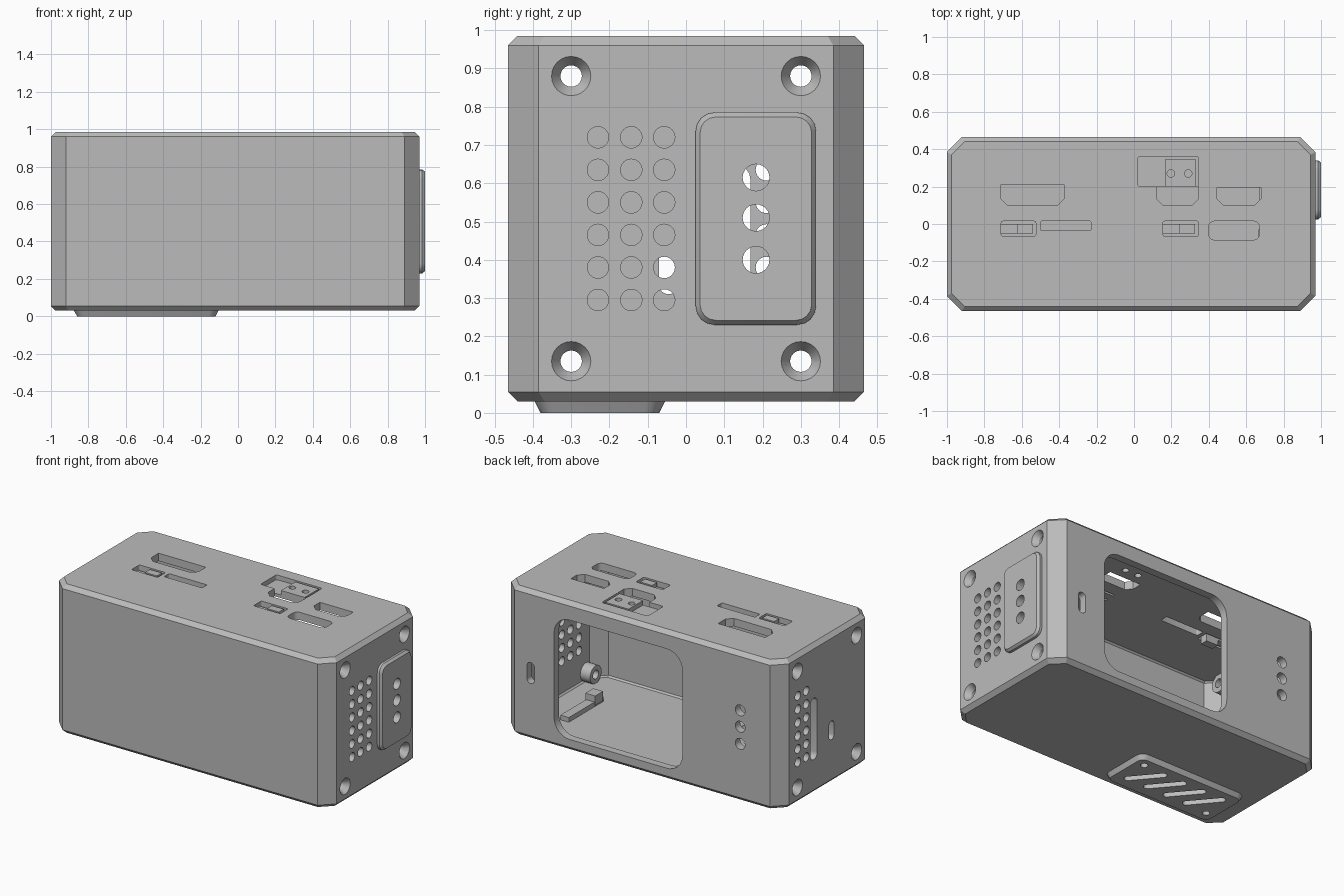
import bpy, bmesh, math
from mathutils import Vector

cube = bpy.data.objects.get("Cube")
if cube:
    bpy.data.objects.remove(cube, do_unlink=True)

grey = bpy.data.materials.new("grey_plastic")
grey.use_nodes = True
grey.diffuse_color = (0.5, 0.5, 0.5, 1)
grey.node_tree.nodes["Principled BSDF"].inputs["Base Color"].default_value = (0.5, 0.5, 0.5, 1)


def rounded(cu, cv, w, h, r, n=6, turn=0.0):
    """Rounded rectangle outline; n=1 gives straight chamfered corners."""
    pts = []
    for q, (su, sv) in enumerate(((1, 1), (-1, 1), (-1, -1), (1, -1))):
        for i in range(n + 1):
            a = math.pi / 2 * (q + i / n)
            p = Vector((su * (w / 2 - r) + r * math.cos(a), sv * (h / 2 - r) + r * math.sin(a)))
            pts.append((cu + p.x * math.cos(turn) - p.y * math.sin(turn),
                        cv + p.x * math.sin(turn) + p.y * math.cos(turn)))
    return pts


def circle(cu, cv, r):
    return [(cu + r * math.cos(i * math.pi / 12), cv + r * math.sin(i * math.pi / 12)) for i in range(24)]


def span(u0, u1, v0, v1, r=0.0, n=4):
    if r == 0:
        return [(u0, v0), (u1, v0), (u1, v1), (u0, v1)]
    return rounded((u0 + u1) / 2, (v0 + v1) / 2, u1 - u0, v1 - v0, r, n)


def port(u0, u1, v0, v1, c=0.035):
    """Socket outline with its two lower corners cut off."""
    return [(u0, v1), (u0, v0 + c), (u0 + c, v0), (u1 - c, v0), (u1, v0 + c), (u1, v1)]


def loft(axis, *rings):
    """Closed solid through (depth, outline) rings stacked along an axis."""
    place = {"x": lambda d, u, v: (d, u, v), "y": lambda d, u, v: (u, d, v),
             "z": lambda d, u, v: (u, v, d)}[axis]
    bm = bmesh.new()
    loops = [[bm.verts.new(place(d, u, v)) for u, v in pts] for d, pts in rings]
    for a, b in zip(loops, loops[1:]):
        for i in range(len(a)):
            j = (i + 1) % len(a)
            bm.faces.new((a[i], a[j], b[j], b[i]))
    bm.faces.new(loops[0])
    bm.faces.new(loops[-1])
    bmesh.ops.remove_doubles(bm, verts=bm.verts, dist=1e-5)
    bmesh.ops.recalc_face_normals(bm, faces=bm.faces)
    return bm


def prism(axis, d0, d1, pts):
    return loft(axis, (d0, pts), (d1, pts))


def make(name, *solids):
    mesh = bpy.data.meshes.new(name)
    total = bmesh.new()
    for s in solids:
        s.to_mesh(mesh)
        total.from_mesh(mesh)
        s.free()
    total.to_mesh(mesh)
    total.free()
    mesh.materials.clear()
    mesh.materials.append(grey)
    obj = bpy.data.objects.new(name, mesh)
    bpy.context.scene.collection.objects.link(obj)
    return obj


def combine(target, operation, *solids):
    tool = make("cutter", *solids)
    tool.hide_render = True
    mod = target.modifiers.new("combine", "BOOLEAN")
    mod.operation, mod.solver, mod.object, mod.use_self = operation, "EXACT", tool, True
    bpy.context.view_layer.objects.active = target
    bpy.ops.object.modifier_apply(modifier=mod.name)
    bpy.data.objects.remove(tool, do_unlink=True)


def chamfered_box(x0, x1, y, z0, z1, c):
    full = rounded((x0 + x1) / 2, 0, x1 - x0, 2 * y, 0.08, 1)
    small = rounded((x0 + x1) / 2, 0, x1 - x0 - 2 * c, 2 * y - 2 * c, 0.07, 1)
    return loft("z", (z0, small), (z0 + c, full), (z1 - c, full), (z1, small))


# Chamfers need straight corner cuts: a one-segment rounded corner gives them
case = make("case", chamfered_box(-1.0, 0.97, 0.465, 0.03, 0.985, 0.025))

# Raised side plate and vented base foot
side = span(0.025, 0.34, 0.23, 0.785, 0.05)
side_top = span(0.037, 0.328, 0.242, 0.773, 0.04)
combine(case, "UNION", loft("x", (0.95, side), (0.985, side), (1.0, side_top)))
combine(case, "UNION", loft("z", (0.0, span(-0.86, -0.12, -0.38, -0.07, 0.04)),
                            (0.03, span(-0.877, -0.105, -0.395, -0.055, 0.05)),
                            (0.05, span(-0.877, -0.105, -0.395, -0.055, 0.05))))

# Hollow inside with screw bosses on the end walls
combine(case, "DIFFERENCE", chamfered_box(-0.95, 0.92, 0.415, 0.08, 0.935, 0.01))
corners = [(y, z) for y in (-0.3, 0.3) for z in (0.135, 0.88)]
for x0, x1 in ((0.85, 0.94), (-0.97, -0.88)):
    combine(case, "UNION", *[prism("x", x0, x1, circle(y, z, 0.058)) for y, z in corners])

# Countersunk screw holes
screws = []
for face, s in ((0.97, 1), (-1.0, -1)):
    for y, z in corners:
        screws.append(loft("x", (face + s * 0.01, circle(y, z, 0.058)),
                           (face - s * 0.035, circle(y, z, 0.028)),
                           (face - s * 0.16, circle(y, z, 0.028))))
combine(case, "DIFFERENCE", *screws)

# Vents and slots on both ends
rows = [0.295 + 0.085 * i for i in range(6)]
trio = (0.40, 0.51, 0.615)
ends = [prism("x", 0.88, 1.02, circle(y, z, 0.028)) for y in (-0.23, -0.143, -0.057) for z in rows]
ends += [prism("x", 0.88, 1.02, circle(0.183, z, 0.035)) for z in trio]
ends += [prism("x", -1.02, -0.9, circle(y, z, 0.028)) for y in (0.21, 0.295) for z in rows]
ends.append(prism("x", -1.02, -0.9, span(0.1, 0.168, 0.25, 0.645, 0.033)))
ends.append(prism("x", -1.02, -0.9, span(-0.07, -0.02, 0.31, 0.43, 0.024)))
combine(case, "DIFFERENCE", *ends)

# Back window, slot and round holes
back = [prism("y", 0.38, 0.5, span(-0.3, 0.61, 0.105, 0.87, 0.11, 8)),
        prism("y", 0.38, 0.5, span(0.75, 0.803, 0.39, 0.525, 0.026))]
back += [prism("y", 0.38, 0.5, circle(-0.71, z, 0.035)) for z in trio]
combine(case, "DIFFERENCE", *back)

# Recess in the top with a raised two-hole block
combine(case, "DIFFERENCE", prism("z", 0.955, 1.02, span(0.02, 0.345, 0.2, 0.36, 0.012)))
combine(case, "UNION", prism("z", 0.945, 0.984, span(0.165, 0.332, 0.2, 0.345)))

# Socket openings through the top
outlines = [port(-0.71, -0.375, 0.1, 0.21), port(0.445, 0.68, 0.1, 0.195),
            port(0.12, 0.345, 0.1, 0.2),
            span(-0.5, -0.23, -0.035, 0.015, 0.008), span(0.4, 0.67, -0.085, 0.015, 0.03),
            span(-0.71, -0.525, -0.065, 0.015, 0.01), span(0.155, 0.345, -0.065, 0.015, 0.01),
            circle(0.197, 0.27, 0.02), circle(0.29, 0.27, 0.02)]
combine(case, "DIFFERENCE", *[prism("z", 0.9, 1.02, p) for p in outlines])

# Diagonal vents in the base foot
foot = [prism("z", -0.02, 0.12, rounded(-0.27 - 0.145 * i, -0.22, 0.25, 0.045, 0.022, 6, math.radians(130)))
        for i in range(4)]
foot += [prism("z", -0.02, 0.12, circle(x, y, 0.022)) for x, y in ((-0.18, -0.125), (-0.8, -0.315))]
combine(case, "DIFFERENCE", *foot)

# Springy push buttons in the two small top slots
for name, x in (("left_button", 0.155), ("right_button", -0.71)):
    button = make(name, prism("z", 0.935, 0.957, span(x - 0.01, x + 0.1, -0.05, 0.0)))
    combine(button, "UNION", prism("z", 0.9, 0.984, span(x + 0.085, x + 0.17, -0.05, 0.0)))

# Small bracket standing on the inner floor
bracket = make("inner_bracket", prism("z", 0.075, 0.11, span(0.67, 0.73, -0.12, 0.23)))
combine(bracket, "UNION", prism("z", 0.09, 0.15, span(0.665, 0.735, -0.11, -0.03)))

# Crisp edges, smooth round holes
for obj in bpy.context.scene.objects:
    obj.select_set(obj.type == "MESH")
bpy.context.view_layer.objects.active = case
bpy.ops.object.shade_smooth_by_angle(angle=math.radians(25))
